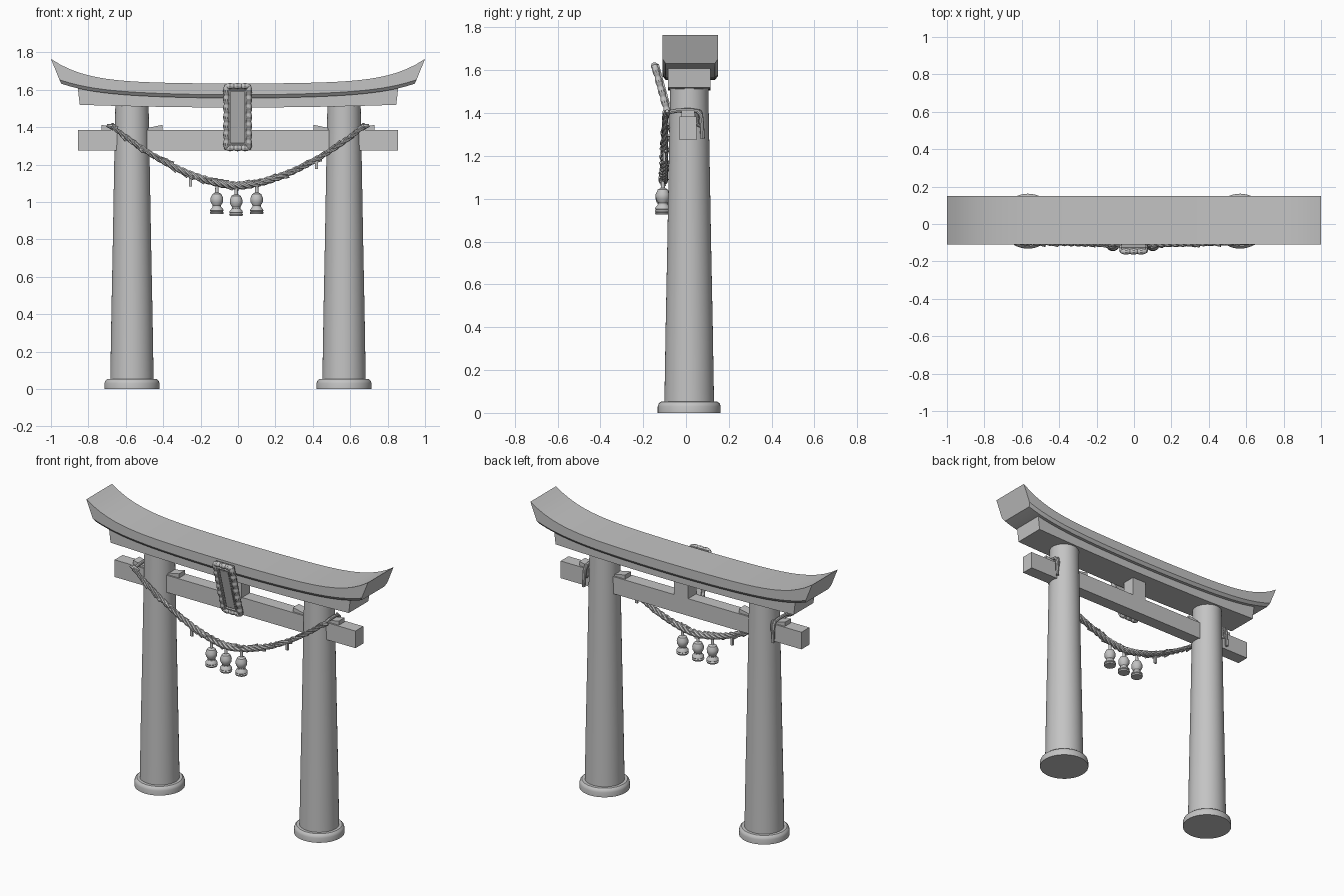
import bpy, bmesh, math, random
from mathutils import Vector, Matrix

random.seed(4)
if "Cube" in bpy.data.objects:
    bpy.data.objects.remove(bpy.data.objects["Cube"], do_unlink=True)

stone = bpy.data.materials.new("stone_grey")
stone.use_nodes = True
stone.diffuse_color = (0.55, 0.55, 0.55, 1)
stone.node_tree.nodes["Principled BSDF"].inputs["Base Color"].default_value = (0.55, 0.55, 0.55, 1)
parts = []


def finish(name, bm):
    bmesh.ops.recalc_face_normals(bm, faces=bm.faces)
    mesh = bpy.data.meshes.new(name)
    bm.to_mesh(mesh)
    bm.free()
    mesh.materials.append(stone)
    obj = bpy.data.objects.new(name, mesh)
    bpy.context.scene.collection.objects.link(obj)
    parts.append(obj)
    return obj


def skin(name, rings, caps=True, closed=False):
    """Join equal rings of points with quads."""
    bm = bmesh.new()
    rows = [[bm.verts.new(p) for p in ring] for ring in rings]
    n = len(rows[0])
    pairs = list(zip(rows, rows[1:]))
    if closed:
        pairs.append((rows[-1], rows[0]))
    for a, b in pairs:
        for i in range(n):
            j = (i + 1) % n
            bm.faces.new((a[i], a[j], b[j], b[i]))
    if caps and not closed:
        bm.faces.new(rows[0])
        bm.faces.new(rows[-1])
    return finish(name, bm)


def box(name, x, y, z):
    rings = [[(a, y[0], z[0]), (a, y[1], z[0]), (a, y[1], z[1]), (a, y[0], z[1])] for a in x]
    return skin(name, rings)


def lathe(name, centre, profile, sides=32, caps=True):
    cx, cy = centre
    angles = [math.tau * i / sides for i in range(sides)]
    rings = [[(cx + r * math.cos(a), cy + r * math.sin(a), z) for a in angles] for r, z in profile]
    return skin(name, rings, caps)


def tube(name, path, radius, ref, sides=8, closed=False):
    """Sweep a circle along a path; radius is a function of the point index."""
    rings, n = [], len(path)
    for i, p in enumerate(path):
        if closed:
            t = path[(i + 1) % n] - path[i - 1]
        else:
            t = path[min(i + 1, n - 1)] - path[max(i - 1, 0)]
        u = t.cross(ref).normalized()
        v = t.cross(u).normalized()
        rings.append([p + radius(i) * (math.cos(a) * u + math.sin(a) * v)
                      for a in (math.tau * k / sides for k in range(sides))])
    return skin(name, rings, closed=closed)


def beam(name, section, steps=40):
    """Curved beam: section holds (y, height function, half length)."""
    rings = []
    for i in range(steps + 1):
        t = 2 * i / steps - 1
        rings.append([(t * half, y, height(t * half)) for y, height, half in section])
    return skin(name, rings)


# Top lintel with upswept ends
def roof_top(x):
    return 1.633 + 0.025 * x**2 + 0.107 * x**6


def roof_low(x):
    return 1.555 + 0.04 * x**2 + 0.058 * x**6


def roof_edge(x):
    return roof_low(x) + 0.018


beam("top_lintel", [(-0.11, roof_top, 1), (0.15, roof_top, 1), (0.15, roof_edge, 0.955),
                    (0.135, roof_low, 0.945), (-0.095, roof_low, 0.945), (-0.11, roof_edge, 0.955)])


# Second lintel below it
def under_top(x):
    return roof_low(x) + 0.004


def under_low(x):
    return 1.505 + 0.02 * x**2


beam("second_lintel", [(-0.085, under_top, 0.857), (0.115, under_top, 0.857),
                       (0.115, under_low, 0.846), (-0.085, under_low, 0.846)])

# Tie beam and centre strut
box("tie_beam", (-0.855, 0.855), (-0.03, 0.05), (1.275, 1.385))
box("centre_strut", (-0.05, 0.05), (-0.035, 0.05), (1.38, 1.515))

# Pillars, footings and wedges
for side, label in ((-1, "right"), (1, "left")):
    cx = 0.567 * side
    lathe(label + "_pillar", (cx, 0.015), [(0.116, 0.04), (0.11, 0.4), (0.102, 0.8), (0.095, 1.2), (0.089, 1.515)], 48)
    lathe(label + "_footing", (cx, 0.015), [(0.147, 0), (0.147, 0.03), (0.143, 0.043), (0.133, 0.052), (0.11, 0.053)], 48)
    for d, where in ((-1, "inner"), (1, "outer")):
        near, far = cx + d * side * 0.085, cx + d * side * 0.163
        skin(f"{label}_{where}_wedge", [[(near, y, 1.383), (far, y, 1.383), (far, y, 1.412), (near, y, 1.396)]
                                        for y in (-0.02, 0.04)])

# Tilted plaque: slab, beaded frame, recessed panel
tilt = Matrix.Translation((-0.002, -0.095, 1.455)) @ Matrix.Rotation(0.27, 4, "X")
half_w, half_h = 0.06, 0.172
corners = [Vector((x, -0.006, z)) for x, z in ((-half_w, -half_h), (half_w, -half_h), (half_w, half_h), (-half_w, half_h))]
outline = []
for i, a in enumerate(corners):
    b = corners[(i + 1) % 4]
    count = 24 if i % 2 == 0 else 56
    outline += [a.lerp(b, k / count) for k in range(count)]
plaque = [
    box("plaque_slab", (-0.064, 0.064), (-0.006, 0.016), (-0.176, 0.176)),
    tube("plaque_beaded_frame", outline, lambda i: 0.0125 + 0.005 * abs(math.sin(math.pi * i / 8)),
         Vector((0, 1, 0)), 10, True),
    box("plaque_panel", (-0.03, 0.03), (-0.012, 0), (-0.137, 0.137)),
]
for s in (-1, 1):
    plaque.append(box("plaque_inner_side", sorted((s * 0.037, s * 0.045)), (-0.017, 0), (-0.152, 0.152)))
    plaque.append(box("plaque_inner_end", (-0.045, 0.045), (-0.017, 0), sorted((s * 0.144, s * 0.152))))
for obj in plaque:
    obj.data.transform(tilt)


# Twisted rope: three strands wound around a hanging path
def rope_point(x):
    return Vector((x, -0.106 + 0.012 * abs(x), 1.088 + 0.62 * abs(x) ** 1.7))


def thickness(x):
    return 0.021 - 0.014 * abs(x)


steps = 240
span = [0.675 * (2 * i / steps - 1) for i in range(steps + 1)]
out = Vector((0, -1, 0))
for strand in range(3):
    path = []
    for i, x in enumerate(span):
        along = (rope_point(x + 0.005) - rope_point(x - 0.005)).normalized()
        a = math.tau * (i / 20 + strand / 3)
        path.append(rope_point(x) + 0.55 * thickness(x) * (math.cos(a) * out + math.sin(a) * along.cross(out)))
    tube(f"rope_strand_{strand + 1}", path, lambda i: 0.58 * thickness(span[i]), out, 7)

# Loose straw bundles lying along the rope
for k in range(44):
    x = -0.63 + 1.26 * k / 43
    a = random.uniform(0, math.tau)
    along = (rope_point(x + 0.01) - rope_point(x - 0.01)).normalized()
    side = math.cos(a) * out + math.sin(a) * along.cross(out)
    start = rope_point(x) + side * thickness(x) * 0.7
    end = start + along * 0.05 + side * 0.009
    tube("rope_straw", [start, end], lambda i: 0.004 + 0.002 * i, out, 6)

# Short hanging strips
for x, drop in ((-0.255, 0.065), (0.42, 0.055)):
    p = rope_point(x)
    box("rope_strip", (x - 0.008, x + 0.008), (p.y - 0.006, p.y + 0.006), (p.z - drop, p.z))

# Cord ends passing over the tie beam beside each pillar
for side, label in ((-1, "right"), (1, "left")):
    x = 0.672 * side
    cord = [Vector((x, y, z)) for y, z in ((-0.1, 1.39), (-0.085, 1.403), (-0.04, 1.412), (0.02, 1.413),
                                           (0.055, 1.408), (0.07, 1.39), (0.074, 1.35), (0.078, 1.28))]
    tube(label + "_cord_end", cord, lambda i: 0.01, Vector((1, 0, 0)), 8)
    loop = [Vector((x - side * 0.012, 0.062 + 0.012 * math.cos(a), 1.375 + 0.035 * math.sin(a)))
            for a in (math.tau * i / 16 for i in range(16))]
    tube(label + "_cord_loop", loop, lambda i: 0.007, Vector((1, 0, 0)), 8, True)
    knot = [Vector((x + side * d, -0.088, 1.402 + 0.25 * d)) for d in (-0.03, 0, 0.03)]
    tube(label + "_cord_knot", knot, lambda i: (0.008, 0.016, 0.008)[i], out, 8)

# Bell-shaped tassels
bell = [(0.008, 0.15), (0.01, 0.115), (0.024, 0.107), (0.034, 0.085), (0.033, 0.065), (0.022, 0.046),
        (0.023, 0.038), (0.034, 0.026), (0.036, 0.018), (0.032, 0.014), (0.037, 0.008), (0.034, 0)]
for x, low in ((-0.113, 0.935), (-0.01, 0.926), (0.1, 0.935)):
    lathe("tassel", (x, -0.108), [(r, low + z) for r, z in bell], 20)

# Smooth shading with crisp edges
bpy.ops.object.select_all(action="DESELECT")
for obj in parts:
    obj.select_set(True)
bpy.context.view_layer.objects.active = parts[0]
bpy.ops.object.shade_smooth_by_angle(angle=math.radians(35))
